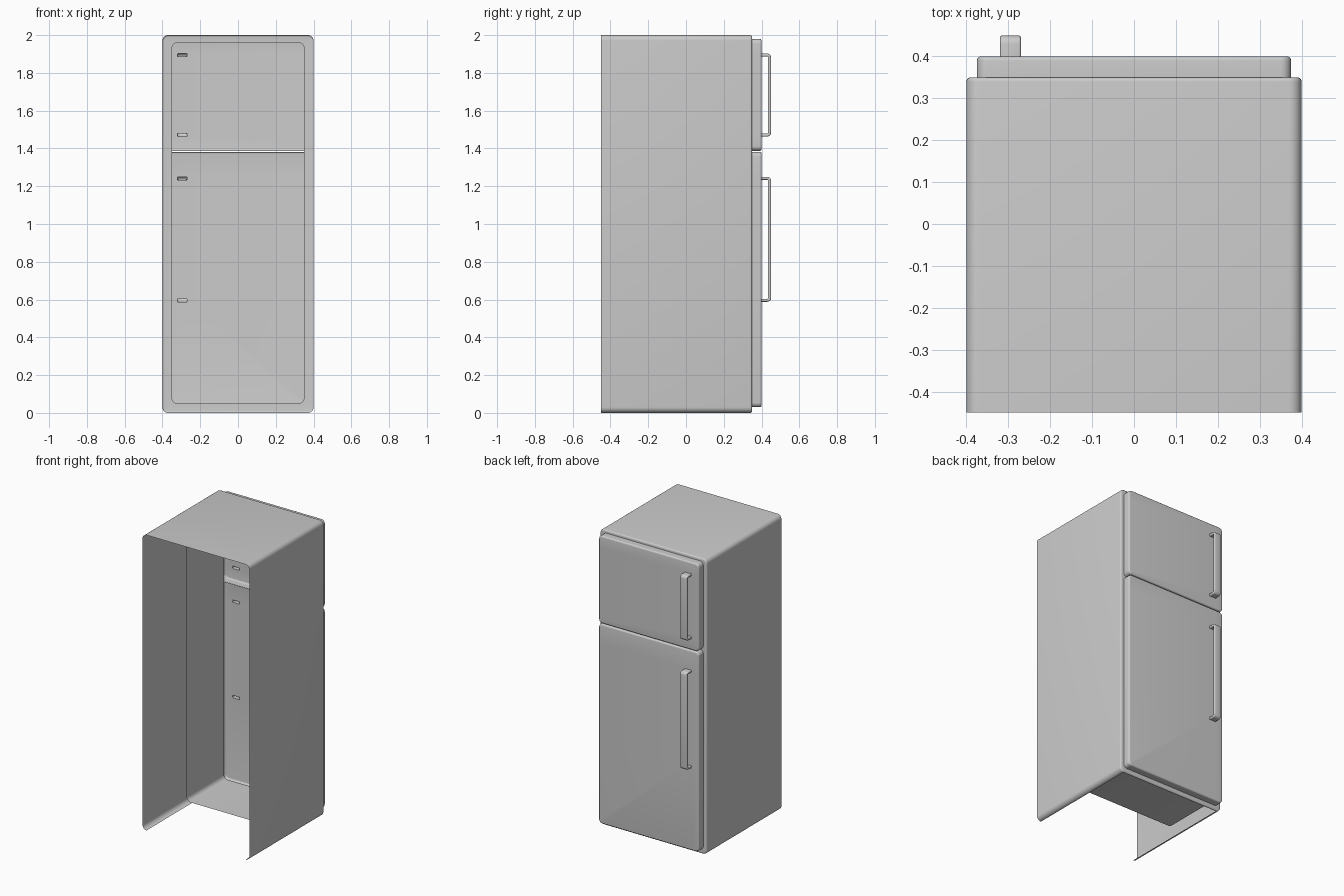
import bpy, bmesh
from math import sin, cos, pi, radians

if "Cube" in bpy.data.objects:
    bpy.data.objects.remove(bpy.data.objects["Cube"])

T = 0.016              # handle bar thickness
HX0, HX1 = -0.32, -0.27  # handle left and right edges


def rrect(a0, a1, b0, b1, r, n=6):
    """Counter-clockwise rounded rectangle as (a, b) pairs."""
    pts = []
    corners = [(a1 - r, b0 + r, -pi / 2), (a1 - r, b1 - r, 0),
               (a0 + r, b1 - r, pi / 2), (a0 + r, b0 + r, pi)]
    for ca, cb, start in corners:
        for i in range(n + 1):
            t = start + pi / 2 * i / n
            pts.append((ca + r * cos(t), cb + r * sin(t)))
    return pts


def loft(bm, loops):
    """Skin a row of matching closed loops and return the vertex rings."""
    rings = [[bm.verts.new(p) for p in loop] for loop in loops]
    for a, b in zip(rings, rings[1:]):
        for i in range(len(a)):
            j = (i + 1) % len(a)
            bm.faces.new((a[j], a[i], b[i], b[j]))
    return rings


def rounded_front(x, z0, z1, r, y0, y1, bevel, n=5):
    """Loops running from y0 to y1 with a rounded edge at y1."""
    steps = [(y0, 0)]
    for i in range(n + 1):
        t = pi / 2 * i / n
        steps.append((y1 - bevel + bevel * sin(t), bevel * (1 - cos(t))))
    return [[(a, y, b) for a, b in rrect(-x + d, x - d, z0 + d, z1 - d, r - d)]
            for y, d in steps]


def finish(bm, name):
    mesh = bpy.data.meshes.new(name)
    bm.to_mesh(mesh)
    bm.free()
    obj = bpy.data.objects.new(name, mesh)
    bpy.context.collection.objects.link(obj)
    bpy.ops.object.select_all(action='DESELECT')
    obj.select_set(True)
    bpy.context.view_layer.objects.active = obj
    bpy.ops.object.shade_smooth_by_angle(angle=radians(35))


# Cabinet: outer shell, front flange and inner liner, open at the back and below
bm = bmesh.new()
loops = rounded_front(0.4, 0, 2, 0.03, -0.45, 0.35, 0.01)
for y in (0.35, -0.05):
    loops.append([(a, y, b) for a, b in rrect(-0.35, 0.35, 0.05, 1.96, 0.03)])
loft(bm, loops)
underside = [f for f in bm.faces if all(v.co.z < 1e-5 for v in f.verts)]
bmesh.ops.delete(bm, geom=underside, context='FACES')
finish(bm, "cabinet")


def door(name, z0, z1, h0, h1):
    """Hollow door, open behind, with slots where the handle feet meet it."""
    bm = bmesh.new()
    rings = loft(bm, rounded_front(0.375, z0, z1, 0.025, 0.35, 0.40, 0.01))
    bm.faces.new(rings[-1][::-1])
    cuts = [((x, 0, 0), (1, 0, 0)) for x in (HX0, HX1)]
    cuts += [((0, 0, z), (0, 0, 1)) for z in (h0, h0 + T, h1 - T, h1)]
    for co, no in cuts:
        bmesh.ops.bisect_plane(bm, geom=bm.verts[:] + bm.edges[:] + bm.faces[:],
                               plane_co=co, plane_no=no)
    slots = []
    for f in bm.faces:
        c = f.calc_center_median()
        if c.y > 0.3999 and HX0 < c.x < HX1 and (h0 < c.z < h0 + T or h1 - T < c.z < h1):
            slots.append(f)
    bmesh.ops.delete(bm, geom=slots, context='FACES')
    finish(bm, name)


def handle(name, z0, z1, r=0.012, n=5):
    """Flat bar swept along a U-shaped path."""
    cy = 0.45 - T / 2 - r
    path = [(0.40, z0 + T / 2, 0)]
    for cz, start in ((z0 + T / 2 + r, 0), (z1 - T / 2 - r, pi / 2)):
        for i in range(n + 1):
            t = start + pi / 2 * i / n
            path.append((cy + r * sin(t), cz - r * cos(t), t))
    path.append((0.40, z1 - T / 2, pi))
    section = rrect(HX0, HX1, -T / 2, T / 2, 0.005, 3)
    bm = bmesh.new()
    loft(bm, [[(u, y - v * sin(t), z + v * cos(t)) for u, v in section]
              for y, z, t in path])
    finish(bm, name)


# Freezer door above, fridge door below, each with its handle
for part, z0, z1, h0, h1 in (("freezer", 1.387, 1.98, 1.463, 1.903),
                             ("fridge", 0.03, 1.382, 0.588, 1.25)):
    door(part + "_door", z0, z1, h0, h1)
    handle(part + "_handle", h0, h1)
